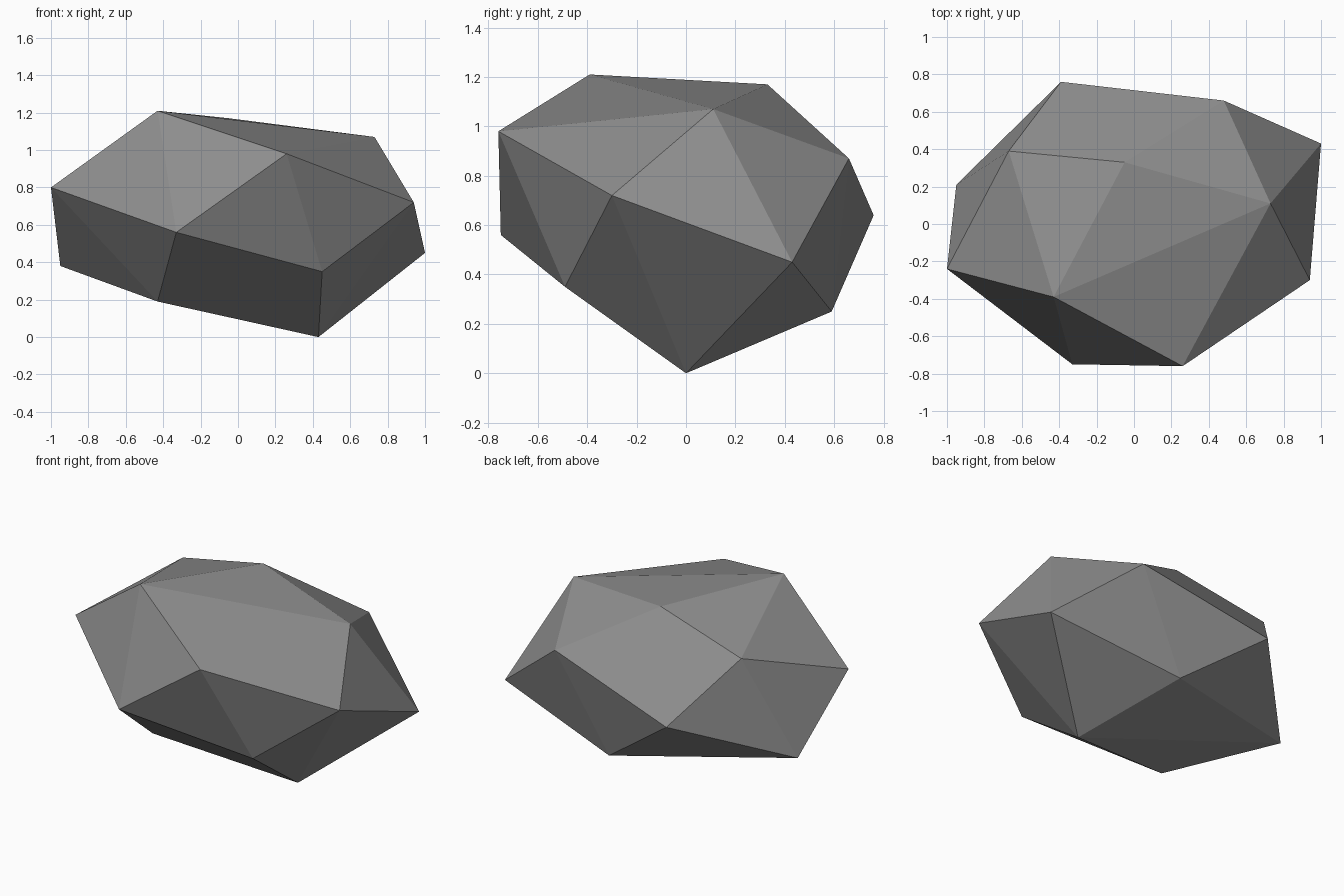
import bpy
import bmesh

cube = bpy.data.objects.get("Cube")
if cube:
    bpy.data.objects.remove(cube, do_unlink=True)

# Stone colour
grey = bpy.data.materials.new("stone grey")
grey.use_nodes = True
colour = (0.27, 0.27, 0.27, 1.0)
grey.diffuse_color = colour
bsdf = next(n for n in grey.node_tree.nodes if n.type == 'BSDF_PRINCIPLED')
bsdf.inputs["Base Color"].default_value = colour
bsdf.inputs["Roughness"].default_value = 0.9

# Corners of the chipped boulder, grouped by level
crown = [(-0.43, -0.39, 1.21), (-0.05, 0.33, 1.17), (0.73, 0.11, 1.07),
         (-0.67, 0.39, 1.02), (0.26, -0.76, 0.98)]
girdle = [(0.48, 0.66, 0.87), (-1.0, -0.24, 0.80), (0.94, -0.30, 0.72),
          (-0.39, 0.76, 0.64), (-0.33, -0.75, 0.56), (1.0, 0.43, 0.45)]
base = [(-0.95, 0.21, 0.38), (0.45, -0.49, 0.35), (0.14, 0.59, 0.25),
        (-0.43, -0.26, 0.19), (0.43, 0.0, 0.0)]

# Wrap the corners in a faceted shell
bm = bmesh.new()
for corner in crown + girdle + base:
    bm.verts.new(corner)
bmesh.ops.convex_hull(bm, input=bm.verts[:])
bmesh.ops.recalc_face_normals(bm, faces=bm.faces[:])
for face in bm.faces:
    face.smooth = False

mesh = bpy.data.meshes.new("boulder")
bm.to_mesh(mesh)
bm.free()
mesh.materials.append(grey)
boulder = bpy.data.objects.new("boulder", mesh)
bpy.context.collection.objects.link(boulder)
